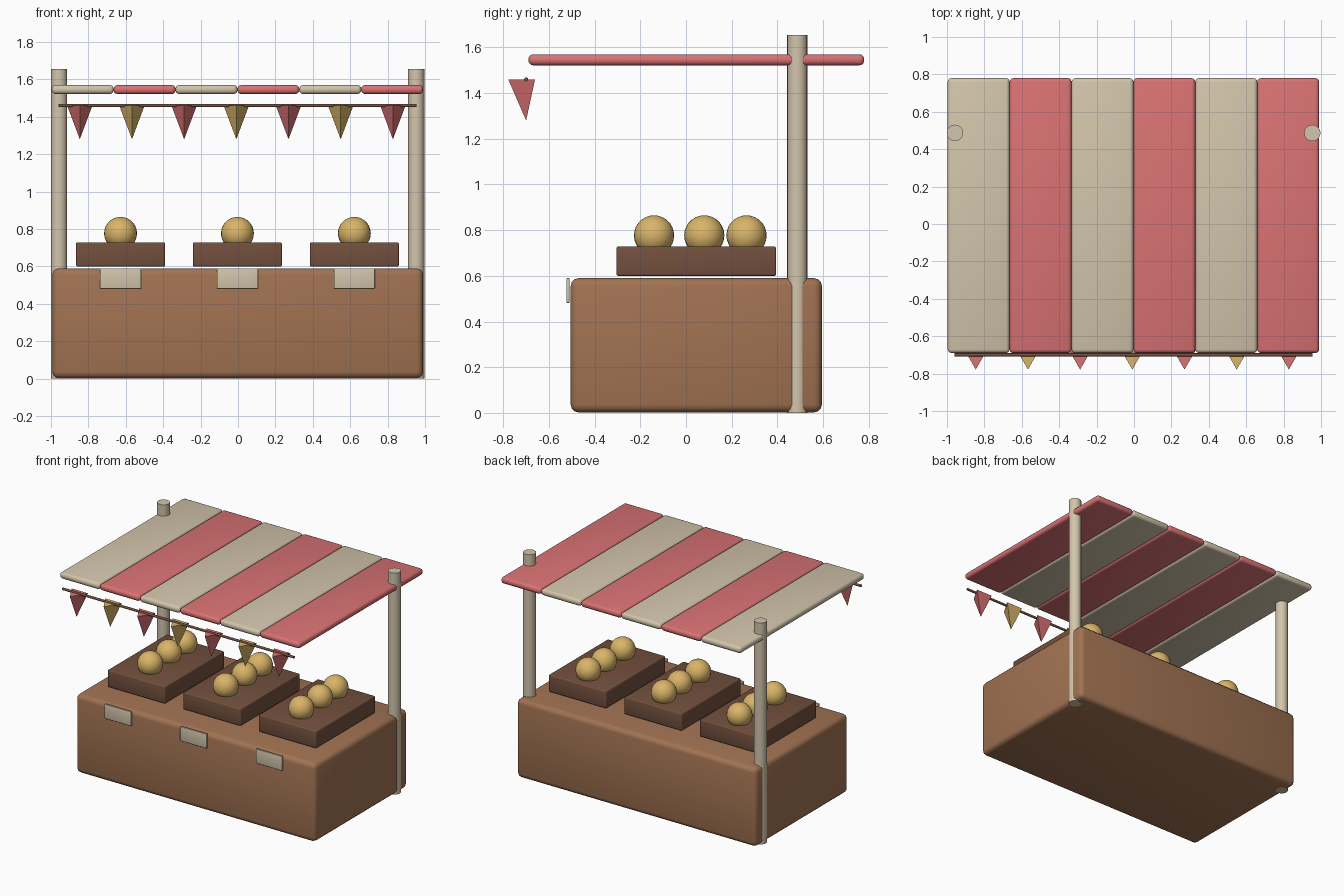
import bpy
import math

cube = bpy.data.objects.get("Cube")
if cube:
    bpy.data.objects.remove(cube, do_unlink=True)


def make_material(name, rgb):
    mat = bpy.data.materials.new(name)
    mat.use_nodes = True
    color = (*rgb, 1)
    mat.diffuse_color = color
    bsdf = next(n for n in mat.node_tree.nodes if n.type == 'BSDF_PRINCIPLED')
    bsdf.inputs["Base Color"].default_value = color
    return mat


WOOD = make_material("warm wood", (0.36, 0.17, 0.085))
DARK = make_material("dark wood", (0.17, 0.08, 0.047))
CREAM = make_material("cream cloth", (0.65, 0.56, 0.41))
RED = make_material("coral red", (0.70, 0.17, 0.175))
YELLOW = make_material("golden yellow", (0.70, 0.46, 0.14))


def finish(name, mat, smooth=True):
    obj = bpy.context.object
    obj.name = name
    obj.data.materials.append(mat)
    if smooth:
        bpy.ops.object.shade_smooth_by_angle(angle=math.radians(40))
    return obj


def box(name, mat, xs, ys, zs, bevel):
    """Rounded box spanning the given (low, high) ranges."""
    spans = (xs, ys, zs)
    bpy.ops.mesh.primitive_cube_add(size=1, location=[(a + b) / 2 for a, b in spans])
    bpy.context.object.scale = [b - a for a, b in spans]
    bpy.ops.object.transform_apply(location=False, rotation=False, scale=True)
    mod = bpy.context.object.modifiers.new("rounded edges", 'BEVEL')
    mod.width = bevel
    mod.segments = 3
    bpy.ops.object.modifier_apply(modifier=mod.name)
    return finish(name, mat)


# Counter
box("counter", WOOD, (-0.993, 0.99), (-0.505, 0.595), (0.002, 0.59), 0.035)

# Rear posts
for side, x in (("right", -0.957), ("left", 0.953)):
    bpy.ops.mesh.primitive_cylinder_add(vertices=20, radius=0.044, depth=1.655,
                                        location=(x, 0.487, 1.655 / 2))
    finish(side + "_post", CREAM)

# Striped awning
PITCH = 0.331
for i in range(6):
    x = -0.996 + i * PITCH
    box(f"awning_stripe_{i + 1}", RED if i % 2 else CREAM,
        (x, x + PITCH), (-0.69, 0.78), (1.522, 1.57), 0.02)

# Crates with produce and a price tag in front of each
for i in range(3):
    x = -0.628 + i * 0.625
    box(f"crate_{i + 1}", DARK, (x - 0.238, x + 0.238), (-0.305, 0.395), (0.6, 0.728), 0.008)
    box(f"price_tag_{i + 1}", CREAM, (x - 0.11, x + 0.11), (-0.524, -0.51), (0.482, 0.59), 0.004)
    for j, y in enumerate((-0.14, 0.08, 0.265)):
        bpy.ops.mesh.primitive_uv_sphere_add(segments=24, ring_count=14, radius=0.088,
                                             location=(x, y, 0.777))
        finish(f"fruit_{i + 1}_{j + 1}", YELLOW)

# Bunting cord and three-sided pennants
bpy.ops.mesh.primitive_cylinder_add(vertices=10, radius=0.009, depth=1.915,
                                    location=(-0.003, -0.7, 1.46),
                                    rotation=(0, math.pi / 2, 0))
finish("bunting_cord", DARK)
for i in range(7):
    bpy.ops.mesh.primitive_cone_add(vertices=3, radius1=0.078, radius2=0, depth=0.18,
                                    location=(-0.846 + i * 0.279, -0.7, 1.37),
                                    rotation=(math.pi, 0, 0))
    finish(f"pennant_{i + 1}", YELLOW if i % 2 else RED, smooth=False)
